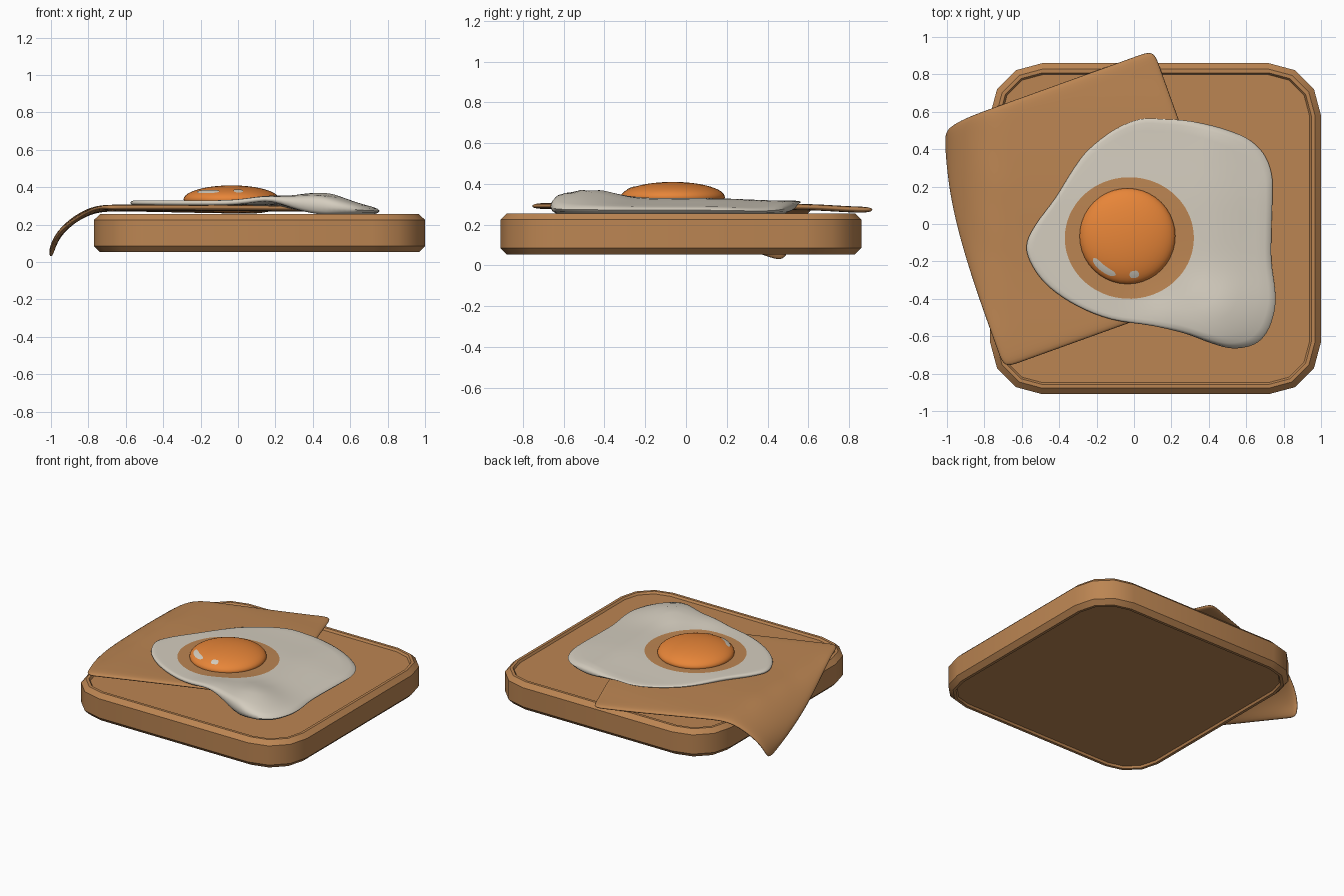
import bpy, bmesh, math
from mathutils import Vector

if "Cube" in bpy.data.objects:
    bpy.data.objects.remove(bpy.data.objects["Cube"])


def material(name, rgb):
    m = bpy.data.materials.new(name)
    m.diffuse_color = (*rgb, 1)
    m.use_nodes = True
    m.node_tree.nodes["Principled BSDF"].inputs["Base Color"].default_value = m.diffuse_color
    return m


BROWN = material("toast brown", (0.50, 0.235, 0.085))
WHITE = material("egg white", (0.66, 0.61, 0.52))
ORANGE = material("yolk orange", (0.80, 0.235, 0.04))


def smooth(a, b, v):
    t = min(max((v - a) / (b - a), 0), 1)
    return t * t * (3 - 2 * t)


def finish(name, bm, mats, angle):
    bmesh.ops.recalc_face_normals(bm, faces=bm.faces[:])
    me = bpy.data.meshes.new(name)
    bm.to_mesh(me)
    bm.free()
    for m in mats:
        me.materials.append(m)
    ob = bpy.data.objects.new(name, me)
    bpy.context.collection.objects.link(ob)
    bpy.ops.object.select_all(action='DESELECT')
    ob.select_set(True)
    bpy.context.view_layer.objects.active = ob
    bpy.ops.object.shade_smooth_by_angle(angle=math.radians(angle))
    return ob


def loft(name, loops, mats, angle, painted=()):
    """Skin closed loops and cap both ends; painted bands use material 1."""
    bm = bmesh.new()
    rings = [[bm.verts.new(p) for p in loop] for loop in loops]
    bm.faces.new(rings[0]).material_index = int(-1 in painted)
    bm.faces.new(rings[-1])
    n = len(rings[0])
    for k, (a, b) in enumerate(zip(rings, rings[1:])):
        for i in range(n):
            j = (i + 1) % n
            f = bm.faces.new((a[i], a[j], b[j], b[i]))
            f.material_index = int(k in painted)
    return finish(name, bm, mats, angle)


# Toast: rounded square lofted through (inset, height), sunken faces inside the crust
def rounded_square(inset, z, cx=0.115, cy=-0.025, half=0.885, r=0.28):
    pts = []
    for q in range(4):
        sx, sy = ((1, 1), (-1, 1), (-1, -1), (1, -1))[q]
        for s in range(4):
            a = math.radians(90 * q + 30 * s)
            pts.append((cx + sx * (half - r) + (r - inset) * math.cos(a),
                        cy + sy * (half - r) + (r - inset) * math.sin(a), z))
    return pts


profile = [(0.06, 0.068), (0.052, 0.053), (0.032, 0.053), (0, 0.085), (0, 0.225),
           (0.032, 0.256), (0.052, 0.256), (0.062, 0.241)]
loft("toast", [rounded_square(d, z) for d, z in profile], [BROWN], 35)


# Cheese slice: rotated square sheet that droops over the left edge of the toast
bm = bmesh.new()
bmesh.ops.create_grid(bm, x_segments=14, y_segments=14, size=0.668)
ca, sa = math.cos(math.radians(19.8)), math.sin(math.radians(19.8))
for v in bm.verts:
    x = -0.295 + v.co.x * ca - v.co.y * sa
    y = 0.08 + v.co.x * sa + v.co.y * ca
    z = 0.289 - 0.016 * smooth(0.6, 0.9, y) + 0.003 * math.sin(7 * y)
    d = max(-0.75 - x, 0)
    u = d / 0.39
    if d:
        x = -0.75 - d * (1 - 0.35 * u * u)
        z -= 0.267 * u ** 1.35
    v.co = (x, y, z)
cheese = finish("cheese_slice", bm, [BROWN], 60)
sol = cheese.modifiers.new("thickness", 'SOLIDIFY')
sol.thickness, sol.offset = 0.03, 0
sub = cheese.modifiers.new("soft", 'SUBSURF')
sub.levels = sub.render_levels = 2


# Egg white: spline outline, draped from the cheese down to the toast
outline = [(0.03, 0.56), (-0.11, 0.50), (-0.24, 0.40), (-0.32, 0.30), (-0.42, 0.14),
           (-0.53, -0.01), (-0.575, -0.12), (-0.54, -0.23), (-0.45, -0.34), (-0.30, -0.44),
           (-0.12, -0.51), (0.10, -0.545), (0.27, -0.585), (0.42, -0.64), (0.53, -0.665),
           (0.64, -0.645), (0.71, -0.58), (0.75, -0.47), (0.755, -0.36), (0.735, -0.20),
           (0.735, -0.04), (0.74, 0.15), (0.735, 0.27), (0.69, 0.38), (0.60, 0.46),
           (0.46, 0.515), (0.30, 0.55), (0.17, 0.56)]


def spline(points, steps):
    P = [Vector(p) for p in points]
    n, out = len(P), []
    for i in range(n):
        a, b, c, d = (P[(i + k) % n] for k in (-1, 0, 1, 2))
        for s in range(steps):
            t = s / steps
            out.append(0.5 * (2 * b + (c - a) * t + (2 * a - 5 * b + 4 * c - d) * t * t
                              + (3 * b - a - 3 * c + d) * t ** 3))
    return out


edge = spline(outline, 4)
mid = Vector((-0.025, -0.075))


def brown_ring(p):
    a = math.atan2(p.y - mid.y, p.x - mid.x)
    return mid + Vector((0.345 * math.cos(a), 0.325 * math.sin(a)))


def top_z(p):
    lobe = math.exp(-((p.x - 0.46) / 0.2) ** 2 - ((p.y + 0.47) / 0.17) ** 2)
    lift = math.exp(-((p.x - 0.15) / 0.13) ** 2 - ((p.y + 0.5) / 0.13) ** 2)
    return (0.330 - 0.042 * smooth(0.4, 0.75, p.x) - 0.012 * smooth(0.1, 0.5, p.y)
            + 0.045 * lobe + 0.02 * lift)


def low_z(p):
    lift = math.exp(-((p.x - 0.15) / 0.12) ** 2 - ((p.y + 0.55) / 0.12) ** 2)
    return 0.304 - 0.05 * smooth(0.15, 0.48, p.x) + 0.02 * lift


def ring(s, h):
    """s: 0 at the brown ring, 1 at the outline; h: 1 on top, 0 underneath."""
    out = []
    for e in edge:
        b = brown_ring(e)
        p = b + (e - b) * s if s >= 0 else mid + (b - mid) * (1 + s)
        out.append((p.x, p.y, low_z(p) + h * (top_z(p) - low_z(p))))
    return out


stations = [(-0.6, 1), (-0.3, 1), (0, 1), (0.2, 1), (0.4, 1), (0.6, 1), (0.8, 1),
            (0.92, 0.97), (0.98, 0.78), (1, 0.5), (0.98, 0.2), (0.92, 0), (0.5, 0), (0, 0)]
loft("egg_white", [ring(s, h) for s, h in stations], [WHITE, BROWN], 60, painted=(-1, 0, 1))


# Yolk: flattened ball
YC, YR, YH = Vector((-0.035, -0.065, 0.335)), 0.256, 0.075
bm = bmesh.new()
bmesh.ops.create_uvsphere(bm, u_segments=40, v_segments=24, radius=1)
for v in bm.verts:
    v.co = YC + Vector((v.co.x * YR, v.co.y * YR, v.co.z * YH))
finish("yolk", bm, [ORANGE], 60)


# Glints: thin round-ended patches lying on the yolk
def glint(name, a0, a1, radius, width):
    bm = bmesh.new()
    rows = []
    for i in range(13):
        t = i / 12
        a = math.radians(a0 + (a1 - a0) * t)
        w = width * max(1 - abs(2 * t - 1) ** 4, 0.05) ** 0.5
        row = []
        for k in (-1, -0.5, 0, 0.5, 1):
            r = radius + k * w
            z = YH * math.sqrt(1 - (r / YR) ** 2) + 0.003
            row.append(bm.verts.new(YC + Vector((r * math.cos(a), r * math.sin(a), z))))
        rows.append(row)
    for p, q in zip(rows, rows[1:]):
        for k in range(4):
            bm.faces.new((p[k], p[k + 1], q[k + 1], q[k]))
    finish(name, bm, [WHITE], 60)


glint("long_glint", 213, 253, 0.216, 0.017)
glint("small_glint", 273, 287, 0.208, 0.019)
